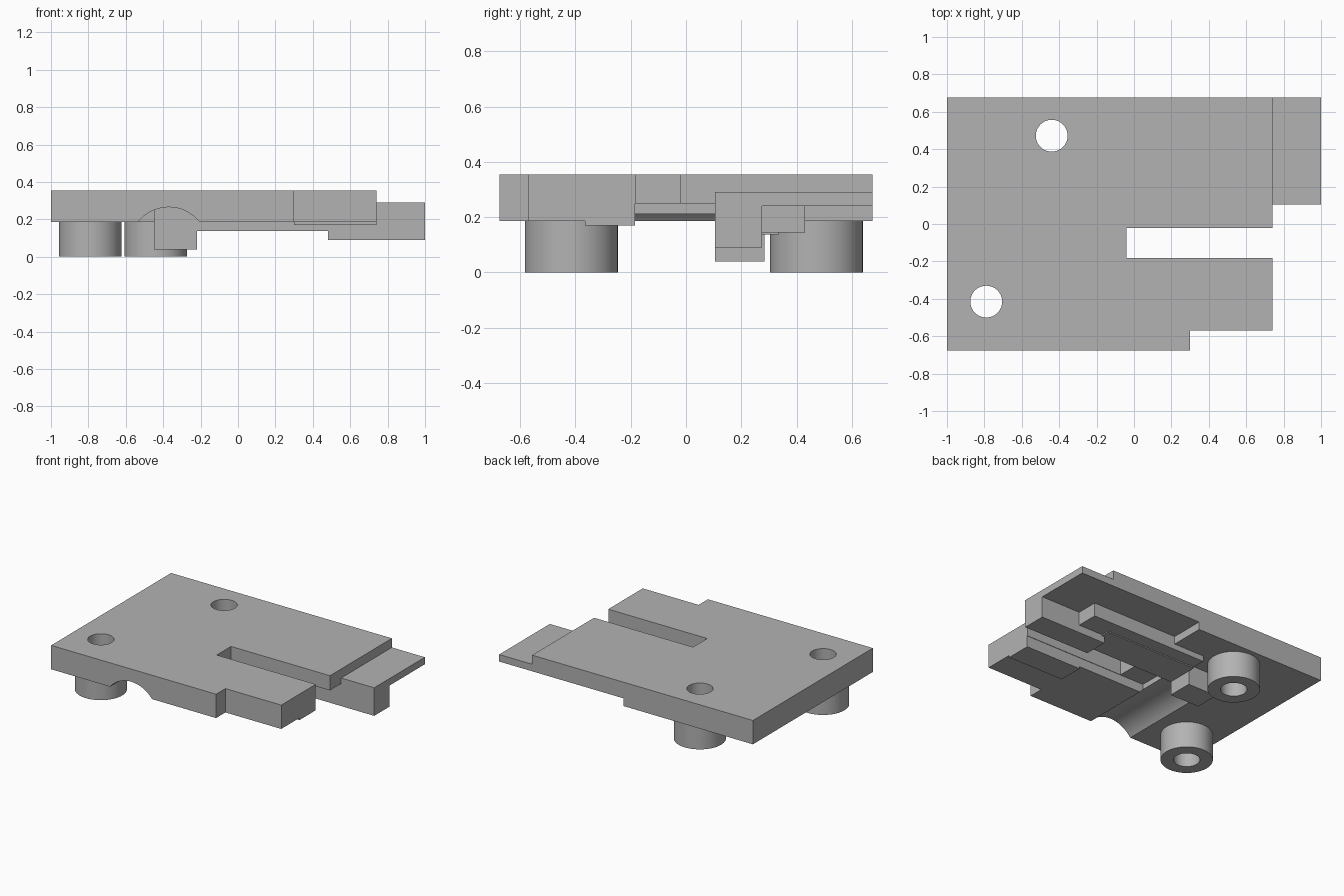
import bpy
import bmesh
import math

cube = bpy.data.objects.get("Cube")
if cube:
    bpy.data.objects.remove(cube, do_unlink=True)

grey = bpy.data.materials.new("plain_grey")
grey.use_nodes = True
colour = (0.45, 0.45, 0.45, 1)
grey.diffuse_color = colour
grey.node_tree.nodes["Principled BSDF"].inputs["Base Color"].default_value = colour


def make_object(name, bm):
    bmesh.ops.recalc_face_normals(bm, faces=bm.faces)
    mesh = bpy.data.meshes.new(name)
    bm.to_mesh(mesh)
    bm.free()
    mesh.materials.append(grey)
    ob = bpy.data.objects.new(name, mesh)
    bpy.context.collection.objects.link(ob)
    return ob


def prism(name, outline, z0, z1):
    bm = bmesh.new()
    face = bm.faces.new([bm.verts.new((x, y, z0)) for x, y in outline])
    top = bmesh.ops.extrude_face_region(bm, geom=[face])
    verts = [v for v in top["geom"] if isinstance(v, bmesh.types.BMVert)]
    bmesh.ops.translate(bm, verts=verts, vec=(0, 0, z1 - z0))
    return make_object(name, bm)


def box(name, x, y, z):
    outline = [(x[0], y[0]), (x[1], y[0]), (x[1], y[1]), (x[0], y[1])]
    return prism(name, outline, *z)


def cylinder(name, x, y, radius, z0, z1):
    ring = [math.tau * i / 64 for i in range(64)]
    outline = [(x + radius * math.cos(a), y + radius * math.sin(a)) for a in ring]
    return prism(name, outline, z0, z1)


def combine(body, part, operation):
    # Apply the boolean straight away and discard the helper
    mod = body.modifiers.new(part.name, "BOOLEAN")
    mod.operation, mod.solver, mod.object = operation, "EXACT", part
    graph = bpy.context.evaluated_depsgraph_get()
    result = bpy.data.meshes.new_from_object(body.evaluated_get(graph))
    body.modifiers.clear()
    body.data = result
    bpy.data.objects.remove(part, do_unlink=True)


BOTTOM, TOP = 0.185, 0.355

# Plate with a front corner notch and a long slot open to the side
body = prism("mounting_plate", [
    (-1, -0.675), (0.3, -0.675), (0.3, -0.57), (0.74, -0.57), (0.74, -0.182),
    (-0.04, -0.182), (-0.04, -0.022), (0.74, -0.022), (0.74, 0.675), (-1, 0.675)],
    BOTTOM, TOP)

# Underside recesses: around the slot and along the back edge
combine(body, box("slot_recess", (-0.23, 0.8), (-0.185, 0.105), (0.1, 0.25)), "DIFFERENCE")
combine(body, box("back_recess", (0.02, 0.8), (0.275, 0.8), (0.1, 0.24)), "DIFFERENCE")

# Arched channel entering from the front edge
channel = cylinder("arched_channel", 0, 0, 0.21, -0.155, 0.8)
for v in channel.data.vertices:
    x, y, z = v.co
    v.co = (x - 0.37, -z, y + 0.055)
channel.data.flip_normals()
bm = bmesh.new()
bm.from_mesh(channel.data)
bmesh.ops.translate(bm, verts=bm.verts, vec=(0, 0, 0))
bmesh.ops.recalc_face_normals(bm, faces=bm.faces)
bm.to_mesh(channel.data)
bm.free()
combine(body, channel, "DIFFERENCE")

# Side tab, stepped ribs, stop block and the shallow pad under the front arm
for name, x, y, z in [
        ("side_tab", (0.7, 1), (0.105, 0.675), (0.24, 0.29)),
        ("deep_rib", (0.48, 1), (0.105, 0.275), (0.09, 0.29)),
        ("middle_rib", (-0.22, 0.5), (0.105, 0.335), (0.137, 0.3)),
        ("outer_rib", (-0.22, 0.69), (0.27, 0.43), (0.145, 0.3)),
        ("stop_block", (-0.45, -0.22), (0.105, 0.285), (0.04, 0.3)),
        ("front_arm_pad", (0.3, 0.74), (-0.365, -0.185), (0.17, 0.3))]:
    combine(body, box(name, x, y, z), "UNION")

# Two hollow round posts, bored through the plate
for x, y in [(-0.79, -0.415), (-0.44, 0.472)]:
    combine(body, cylinder("post", x, y, 0.168, 0, 0.25), "UNION")
    combine(body, cylinder("post_bore", x, y, 0.085, -0.1, 0.5), "DIFFERENCE")

bpy.ops.object.select_all(action="DESELECT")
body.select_set(True)
bpy.context.view_layer.objects.active = body
bpy.ops.object.shade_smooth_by_angle(angle=math.radians(30))
